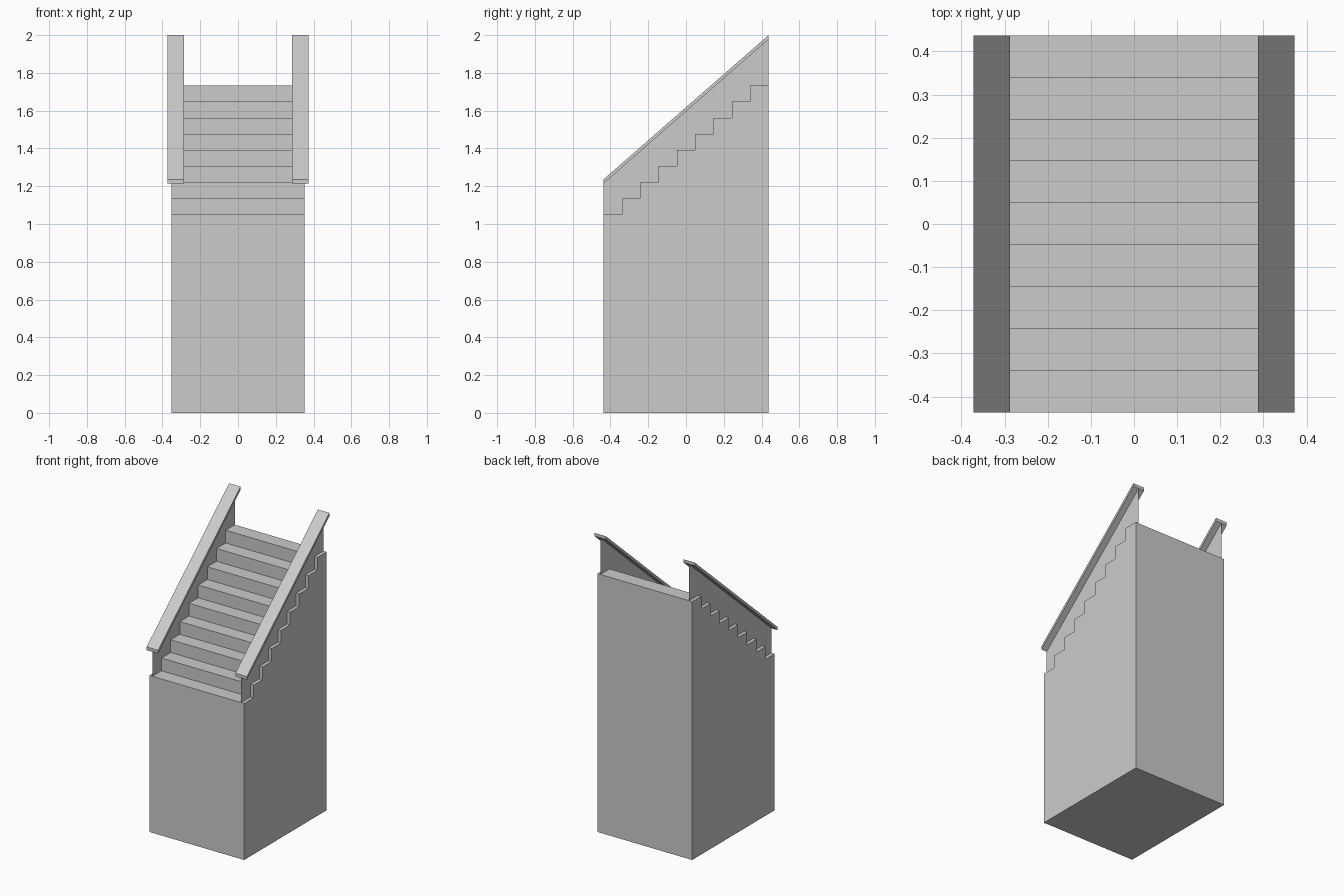
import bpy, bmesh

if "Cube" in bpy.data.objects:
    bpy.data.objects.remove(bpy.data.objects["Cube"])

STEPS = 9
HALF_X, HALF_Y = 0.352, 0.437
RUN = 2 * HALF_Y / STEPS
LOW, HIGH = 1.05, 1.733
RISE = (HIGH - LOW) / (STEPS - 1)
RAIL_X, RAIL_HALF, RAIL_THICK = 0.3295, 0.0425, 0.022
RAIL_FRONT, RAIL_BACK = 1.236, 2.0


def profile_object(name, profile, x, width=0.0):
    """Face from a (y, z) profile, extruded along x when width is given."""
    bm = bmesh.new()
    face = bm.faces.new([bm.verts.new((x - width / 2, y, z)) for y, z in profile])
    if width:
        ext = bmesh.ops.extrude_face_region(bm, geom=[face], use_keep_orig=True)
        moved = [g for g in ext["geom"] if isinstance(g, bmesh.types.BMVert)]
        bmesh.ops.translate(bm, verts=moved, vec=(width, 0, 0))
    bmesh.ops.recalc_face_normals(bm, faces=bm.faces)
    mesh = bpy.data.meshes.new(name)
    bm.to_mesh(mesh)
    bm.free()
    obj = bpy.data.objects.new(name, mesh)
    bpy.context.collection.objects.link(obj)
    return obj


# Zigzag of treads and risers, front to back
zigzag = []
for i in range(STEPS):
    y, z = -HALF_Y + i * RUN, LOW + i * RISE
    zigzag += [(y, z), (y + RUN, z)]

# Solid stair block
profile_object("stair_block", [(-HALF_Y, 0)] + zigzag + [(HALF_Y, 0)], 0, 2 * HALF_X)

# Side panels (thin sheets) and sloping handrails
for side, x in (("left", -RAIL_X), ("right", RAIL_X)):
    under_front, under_back = RAIL_FRONT - RAIL_THICK, RAIL_BACK - RAIL_THICK
    profile_object(side + "_side_panel",
                   zigzag + [(HALF_Y, under_back), (-HALF_Y, under_front)], x)
    profile_object(side + "_handrail",
                   [(-HALF_Y, under_front), (HALF_Y, under_back),
                    (HALF_Y, RAIL_BACK), (-HALF_Y, RAIL_FRONT)], x, 2 * RAIL_HALF)
